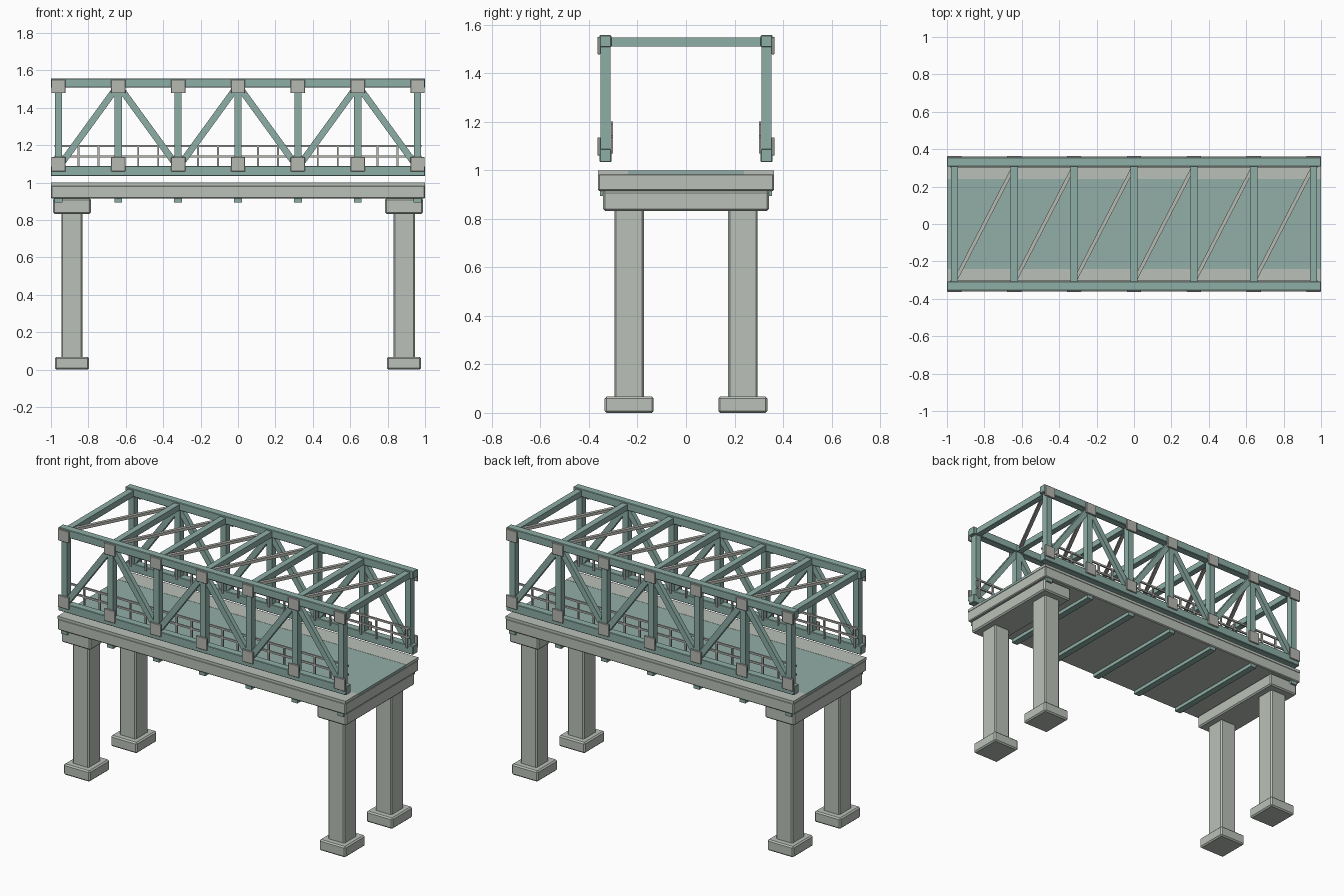
import bpy, math
from mathutils import Vector

if "Cube" in bpy.data.objects:
    bpy.data.objects.remove(bpy.data.objects["Cube"])

def material(name, rgb):
    m = bpy.data.materials.new(name)
    m.diffuse_color = (*rgb, 1)
    m.use_nodes = True
    m.node_tree.nodes["Principled BSDF"].inputs["Base Color"].default_value = m.diffuse_color
    return m

steel = material("teal steel", (0.27, 0.42, 0.38))
road_mat = material("teal road", (0.29, 0.42, 0.39))
concrete = material("pale concrete", (0.49, 0.53, 0.48))
grey = material("grey metal", (0.47, 0.48, 0.44))

CUBE_F = [(0, 1, 3, 2), (4, 6, 7, 5), (0, 4, 5, 1), (2, 3, 7, 6), (0, 2, 6, 4), (1, 5, 7, 3)]

def box(name, x, y, z, mat, bevel=0.0):
    """Box from (min, max) ranges."""
    c = Vector((sum(x) / 2, sum(y) / 2, sum(z) / 2))
    h = Vector((x[1] - x[0], y[1] - y[0], z[1] - z[0])) / 2
    verts = [(h.x * i, h.y * j, h.z * k) for i in (-1, 1) for j in (-1, 1) for k in (-1, 1)]
    me = bpy.data.meshes.new(name)
    me.from_pydata(verts, [], CUBE_F)
    me.materials.append(mat)
    ob = bpy.data.objects.new(name, me)
    ob.location = c
    bpy.context.collection.objects.link(ob)
    if bevel:
        b = ob.modifiers.new("bevel", 'BEVEL')
        b.width, b.segments = bevel, 1
    return ob

def around(c, w):
    return (c - w / 2, c + w / 2)

def strut(name, a, b, thick, depth, mat, axis):
    """Bar from a to b lying in the plane perpendicular to axis 'Y' or 'Z'."""
    a, b = Vector(a), Vector(b)
    d, m = b - a, (a + b) / 2
    half = (-d.length / 2, d.length / 2)
    t, e = around(0, thick), around(0, depth)
    if axis == 'Y':
        ob = box(name, half, e, t, mat)
        ob.rotation_euler = (0, -math.atan2(d.z, d.x), 0)
    else:
        ob = box(name, half, t, e, mat)
        ob.rotation_euler = (0, 0, math.atan2(d.y, d.x))
    ob.location = m

nodes = [-0.96 + 0.32 * i for i in range(7)]

# piers: cap, columns and footings
for sx in (-1, 1):
    cx = 0.888 * sx
    box("pier_cap", around(cx, 0.204), (-0.342, 0.342), (0.833, 0.915), concrete, 0.008)
    for sy in (-1, 1):
        cy = 0.234 * sy
        box("pier_column", around(cx, 0.114), around(cy, 0.123), (0.06, 0.84), concrete, 0.008)
        box("pier_footing", around(cx, 0.182), around(cy, 0.202), (0.0, 0.068), concrete, 0.008)

# deck: slab, side walkways, road surface and floor beams
box("deck_slab", (-1, 1), (-0.362, 0.362), (0.915, 0.985), concrete, 0.005)
box("road_surface", (-1, 1), (-0.24, 0.24), (0.983, 0.999), road_mat)
for lo, hi in ((-0.362, -0.24), (0.24, 0.362)):
    box("walkway", (-1, 1), (lo, hi), (0.983, 1.0), concrete)
for x in nodes:
    box("floor_beam", around(x, 0.042), (-0.355, 0.355), (0.893, 0.92), steel)

# side trusses
for sy in (-1, 1):
    y = 0.332 * sy
    box("bottom_chord", (-1, 1), around(y, 0.048), (1.034, 1.088), steel, 0.003)
    box("top_chord", (-1, 1), around(y, 0.048), (1.508, 1.557), steel, 0.003)
    for i, x in enumerate(nodes):
        box("truss_post", around(x, 0.038), around(y, 0.04), (1.07, 1.52), steel)
        for z in ((1.06, 1.136), (1.478, 1.55)):
            box("gusset_plate", around(x, 0.076), around(0.358 * sy, 0.012), z, grey, 0.002)
        if i < 6:
            za, zb = (1.08, 1.52) if i % 2 == 0 else (1.52, 1.08)
            strut("truss_diagonal", (x, y, za), (nodes[i + 1], y, zb), 0.035, 0.03, steel, 'Y')
    # railing on the inner face
    ry = 0.305 * sy
    for z in (1.195, 1.14):
        box("railing_bar", (-0.98, 0.98), around(ry, 0.01), around(z, 0.011), grey)
    for k in range(19):
        box("railing_post", around(-0.96 + k * 1.92 / 18, 0.01), around(ry, 0.01), (1.07, 1.195), grey)

# overhead cross struts and lateral bracing
for i, x in enumerate(nodes):
    box("top_cross_strut", around(x, 0.038), (-0.315, 0.315), (1.51, 1.547), steel)
    if i < 6:
        strut("top_brace", (x, -0.31, 1.529), (nodes[i + 1], 0.31, 1.529), 0.02, 0.018, grey, 'Z')
